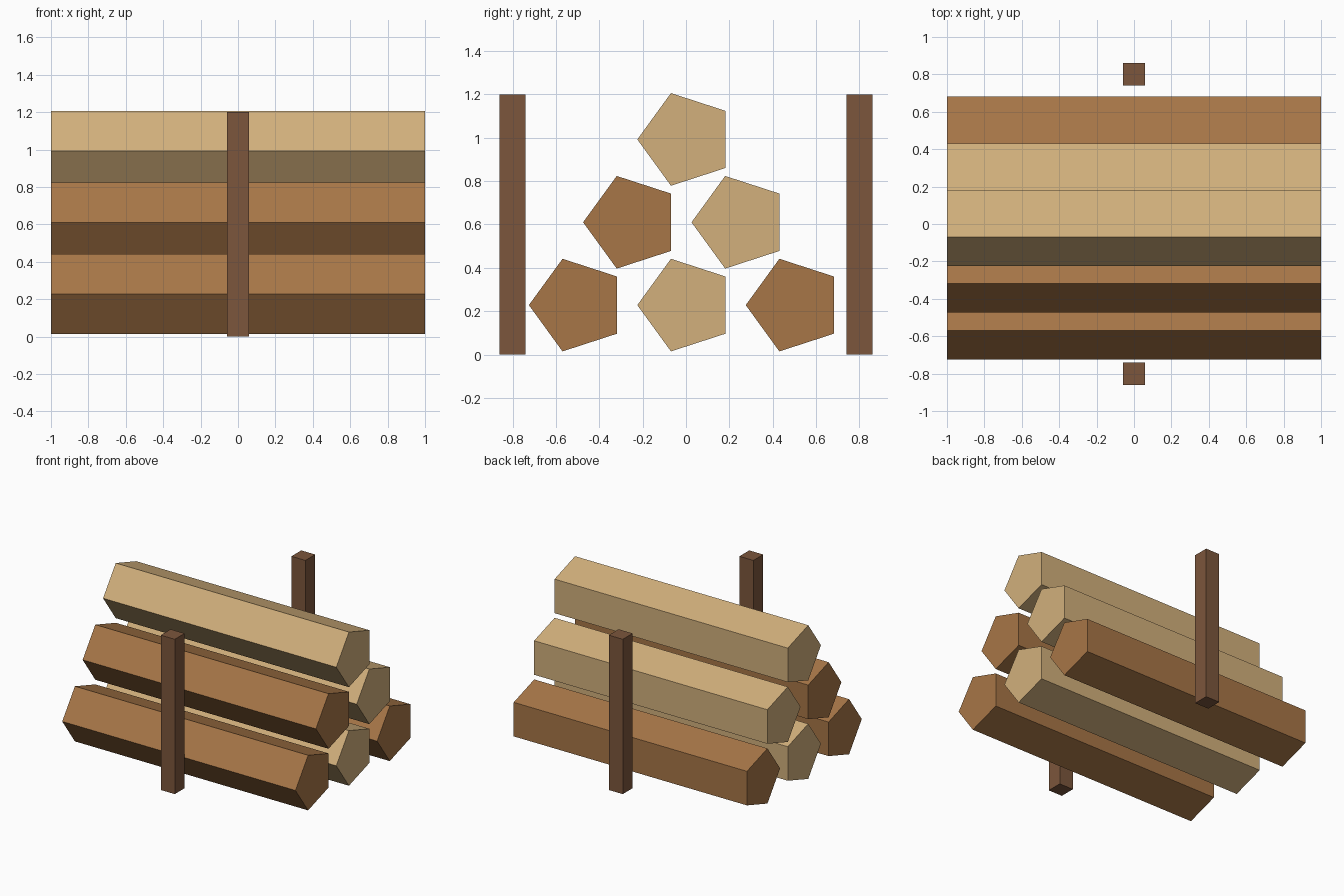
import bpy, bmesh, math

if "Cube" in bpy.data.objects:
    bpy.data.objects.remove(bpy.data.objects["Cube"])


def material(name, rgb):
    """Flat material from 0-255 sRGB values."""
    mat = bpy.data.materials.new(name)
    lin = [((c / 255 + 0.055) / 1.055) ** 2.4 for c in rgb]
    mat.diffuse_color = (*lin, 1.0)
    mat.use_nodes = True
    mat.node_tree.nodes["Principled BSDF"].inputs["Base Color"].default_value = mat.diffuse_color
    return mat


TAN = material("pale_wood", (210, 176, 124))
BROWN = material("brown_wood", (167, 118, 71))
DARK = material("dark_post_wood", (124, 86, 60))


def prism(name, profile, axis, start, length, mat):
    """Extrude a closed profile (3D points) along an axis."""
    bm = bmesh.new()
    face = bm.faces.new([bm.verts.new(p) for p in profile])
    ext = bmesh.ops.extrude_face_region(bm, geom=[face])
    moved = [g for g in ext["geom"] if isinstance(g, bmesh.types.BMVert)]
    bmesh.ops.translate(bm, verts=moved, vec=[a * length for a in axis])
    bmesh.ops.translate(bm, verts=bm.verts, vec=[a * start for a in axis])
    bmesh.ops.recalc_face_normals(bm, faces=bm.faces)
    mesh = bpy.data.meshes.new(name)
    bm.to_mesh(mesh)
    bm.free()
    mesh.materials.append(mat)
    obj = bpy.data.objects.new(name, mesh)
    bpy.context.collection.objects.link(obj)
    return obj


# Five-sided logs stacked in a 3-2-1 pyramid, one corner pointing forward
R = 0.2245
rows = [
    (0.228, [(-0.5, BROWN), (0.0, TAN), (0.5, BROWN)]),
    (0.610, [(-0.25, BROWN), (0.25, TAN)]),
    (0.992, [(0.0, TAN)]),
]
for r, (z, logs) in enumerate(rows, 1):
    for i, (y, mat) in enumerate(logs, 1):
        angles = [math.pi + k * math.tau / 5 for k in range(5)]
        ring = [(0, y + R * math.cos(a), z + R * math.sin(a)) for a in angles]
        prism(f"log_row{r}_{i}", ring, (1, 0, 0), -1.0, 2.0, mat)

# Square upright posts in front of and behind the stack
for name, y in (("front_post", -0.8), ("back_post", 0.8)):
    h = 0.06
    square = [(-h, y - h, 0), (h, y - h, 0), (h, y + h, 0), (-h, y + h, 0)]
    prism(name, square, (0, 0, 1), 0.0, 1.2, DARK)
